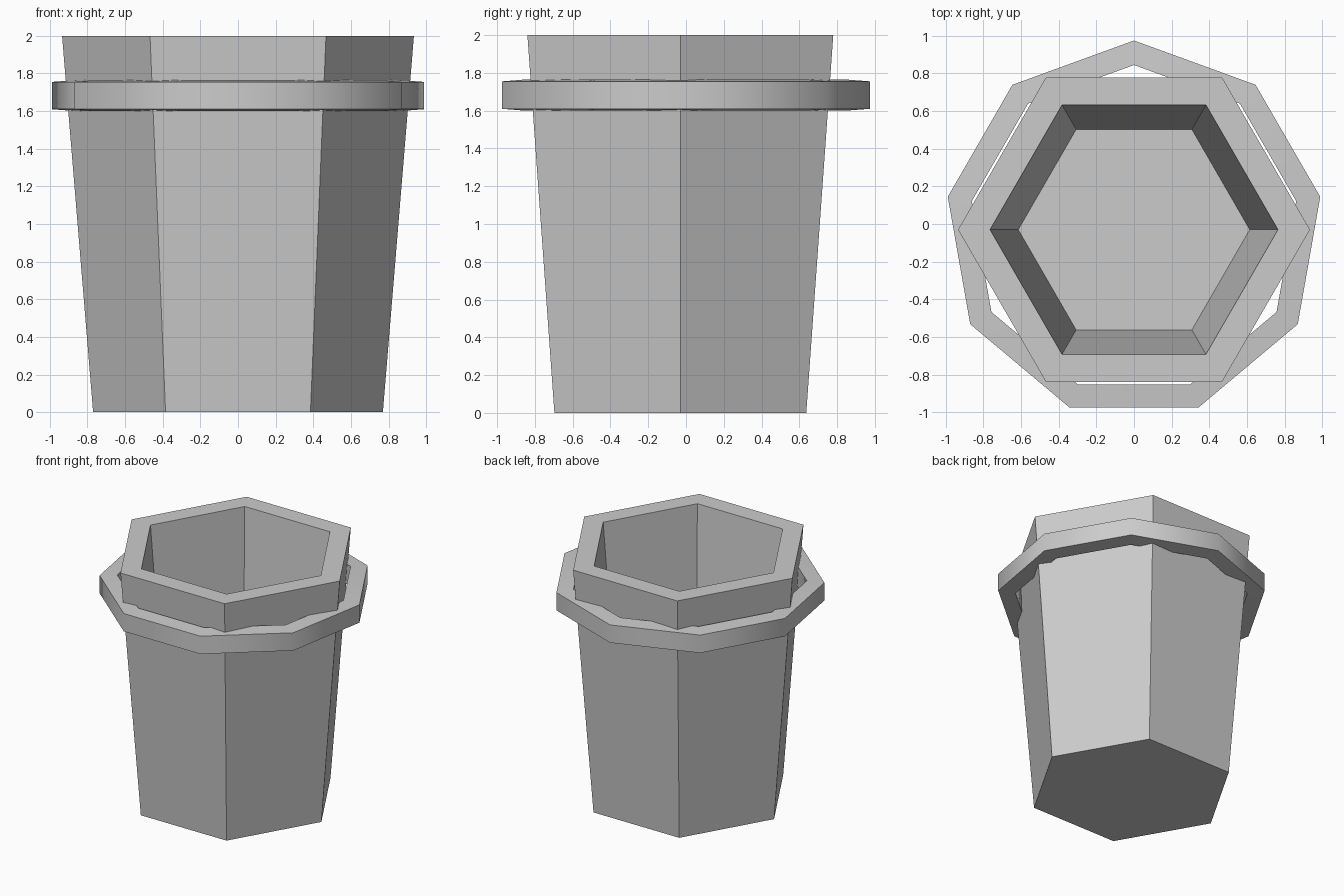
import bpy, math

if "Cube" in bpy.data.objects:
    bpy.data.objects.remove(bpy.data.objects["Cube"])

CY = -0.03  # shared axis of cup and collar


def lathe(name, profile, sides, start, closed):
    """Sweep (radius, z) rings with few sides; cap the ends or close the loop."""
    verts, faces = [], []
    for r, z in profile:
        for i in range(sides):
            a = start + 2 * math.pi * i / sides
            verts.append((r * math.cos(a), CY + r * math.sin(a), z))
    n = len(profile)
    for k in range(n if closed else n - 1):
        a, b = k * sides, ((k + 1) % n) * sides
        for i in range(sides):
            j = (i + 1) % sides
            faces.append((a + i, a + j, b + j, b + i))
    if not closed:
        faces.append(tuple(reversed(range(sides))))
        faces.append(tuple(range((n - 1) * sides, n * sides)))
    mesh = bpy.data.meshes.new(name)
    mesh.from_pydata(verts, [], faces)
    obj = bpy.data.objects.new(name, mesh)
    bpy.context.collection.objects.link(obj)
    return obj


# Tapered six-sided cup: outer wall, rim, inner wall, inner floor
lathe("cup", [(0.77, 0), (0.935, 2), (0.765, 2), (0.615, 0.18)], 6, 0, False)

# Nine-sided collar, slightly thicker at its inner edge
collar = lathe("collar", [(1.005, 1.61), (1.005, 1.755), (0.875, 1.765), (0.875, 1.60)],
               9, math.pi / 2, True)
bpy.context.view_layer.objects.active = collar
collar.select_set(True)
bpy.ops.object.shade_smooth_by_angle(angle=math.radians(45))
